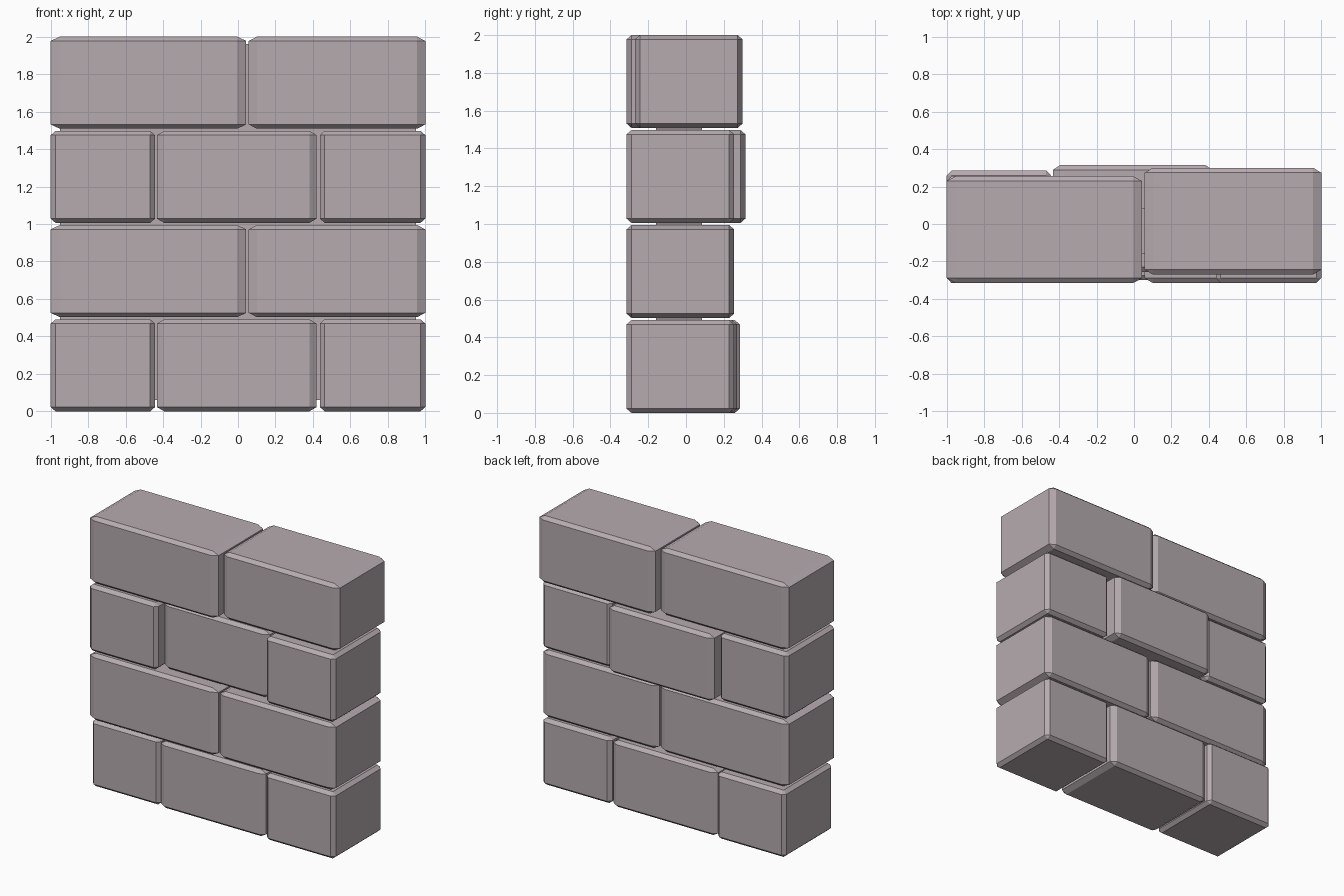
import bpy
import bmesh

cube = bpy.data.objects.get("Cube")
if cube:
    bpy.data.objects.remove(cube, do_unlink=True)

stone = bpy.data.materials.new("mauve_grey_stone")
colour = (0.47, 0.41, 0.435, 1)
stone.diffuse_color = colour
stone.use_nodes = True
stone.node_tree.nodes["Principled BSDF"].inputs["Base Color"].default_value = colour


def block(name, x, y, z, chamfer=0.046):
    """Chamfered unit block stretched to fill the given ranges."""
    bm = bmesh.new()
    bmesh.ops.create_cube(bm, size=1)
    if chamfer:
        bmesh.ops.bevel(bm, geom=bm.edges[:], offset=chamfer, segments=1,
                        profile=0.5, affect='EDGES')
    spans = (x, y, z)
    for v in bm.verts:
        for axis, (low, high) in enumerate(spans):
            v.co[axis] = (low + high) / 2 + v.co[axis] * (high - low)
    mesh = bpy.data.meshes.new(name)
    bm.to_mesh(mesh)
    bm.free()
    mesh.materials.append(stone)
    obj = bpy.data.objects.new(name, mesh)
    bpy.context.collection.objects.link(obj)
    return obj


# Brick widths for the two alternating courses
three = [(-1, -0.443), (-0.433, 0.42), (0.437, 1)]
two = [(-1, 0.044), (0.057, 1)]
depth = 0.57

# Each course: brick widths and how far forward each brick sits
courses = [
    ("bottom", three, (-0.285, -0.3, -0.315)),
    ("lower", two, (-0.315, -0.315)),
    ("upper", three, (-0.315, -0.255, -0.315)),
    ("top", two, (-0.315, -0.27)),
]
for row, (label, widths, fronts) in enumerate(courses):
    base = row * 0.503
    for i, (x, front) in enumerate(zip(widths, fronts)):
        block(f"{label}_brick_{i + 1}", x, (front, front + depth), (base, base + 0.491))

# Recessed mortar filling the joints
block("mortar_core", (-0.95, 0.95), (-0.16, 0.085), (0.06, 1.96), 0)
